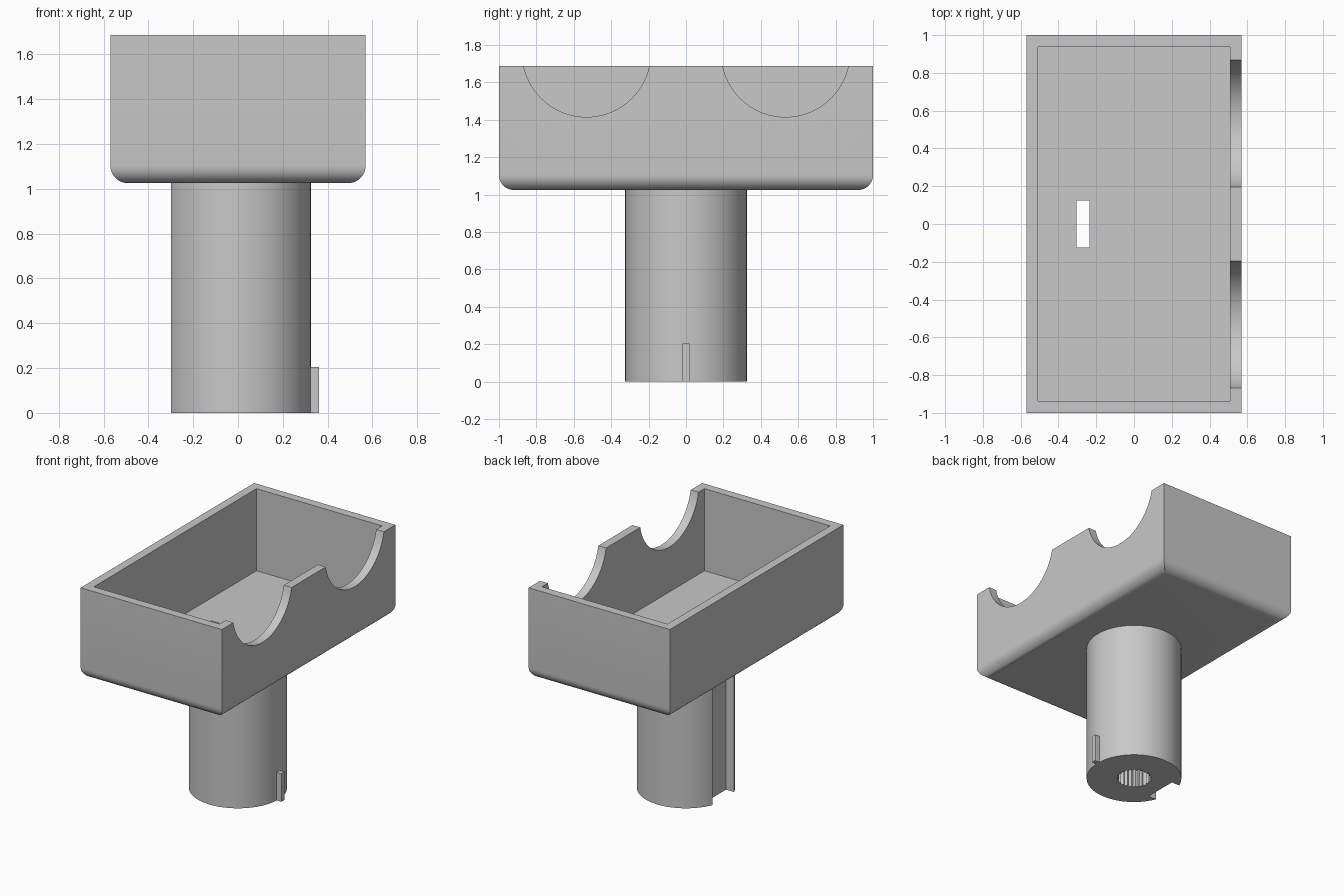
import bpy, bmesh, math
from mathutils import Matrix

if "Cube" in bpy.data.objects:
    bpy.data.objects.remove(bpy.data.objects["Cube"], do_unlink=True)

grey = bpy.data.materials.new("plain grey")
grey.use_nodes = True
colour = (0.58, 0.58, 0.58, 1)
grey.diffuse_color = colour
grey.node_tree.nodes["Principled BSDF"].inputs["Base Color"].default_value = colour

BASE, TOP = 1.025, 1.687      # underside and rim of the tray
HALF_X, HALF_Y, WALL = 0.57, 1.0, 0.063
RADIUS = 0.325                # stem


def finish(name, bm):
    bmesh.ops.recalc_face_normals(bm, faces=bm.faces)
    mesh = bpy.data.meshes.new(name)
    bm.to_mesh(mesh)
    bm.free()
    obj = bpy.data.objects.new(name, mesh)
    bpy.context.collection.objects.link(obj)
    mesh.materials.append(grey)
    return obj


def box(name, x, y, z, round_bottom=0):
    """Box from three (low, high) ranges, optionally with rounded lower edges."""
    bm = bmesh.new()
    bmesh.ops.create_cube(bm, size=1)
    for v in bm.verts:
        v.co = [r[0] if c < 0 else r[1] for c, r in zip(v.co, (x, y, z))]
    if round_bottom:
        low = [e for e in bm.edges if all(v.co.z < z[0] + 0.001 for v in e.verts)]
        bmesh.ops.bevel(bm, geom=low, offset=round_bottom, segments=10,
                        profile=0.5, affect='EDGES')
    return finish(name, bm)


def cylinder(name, radius, length, matrix, sides=96):
    bm = bmesh.new()
    bmesh.ops.create_cone(bm, cap_ends=True, segments=sides, radius1=radius,
                          radius2=radius, depth=length, matrix=matrix)
    return finish(name, bm)


def cut(target, cutter):
    mod = target.modifiers.new("cut", 'BOOLEAN')
    mod.operation, mod.solver, mod.object = 'DIFFERENCE', 'EXACT', cutter
    bpy.context.view_layer.objects.active = target
    bpy.ops.object.modifier_apply(modifier=mod.name)
    bpy.data.objects.remove(cutter, do_unlink=True)


def smooth(obj):
    bpy.ops.object.select_all(action='DESELECT')
    obj.select_set(True)
    bpy.context.view_layer.objects.active = obj
    bpy.ops.object.shade_smooth_by_angle(angle=math.radians(30))


# Open tray with rounded lower edges
tray = box("tray", (-HALF_X, HALF_X), (-HALF_Y, HALF_Y), (BASE, TOP), 0.08)
in_x, in_y = HALF_X - WALL, HALF_Y - WALL
cut(tray, box("cavity", (-in_x, in_x), (-in_y, in_y), (BASE + WALL, TOP + 0.2)))

# Two round scoops in the left wall
for side in (-1, 1):
    place = Matrix.Translation((HALF_X, side * 0.532, 1.758)) @ Matrix.Rotation(math.pi / 2, 4, 'Y')
    cut(tray, cylinder("scoop", 0.343, 0.4, place))

# Slot through the tray floor
cut(tray, box("floor_slot", (-0.305, -0.235), (-0.125, 0.125), (BASE - 0.1, BASE + 0.2)))
smooth(tray)

# Stem with a full-length channel on its right side
stem = cylinder("stem", RADIUS, BASE, Matrix.Translation((0, 0, BASE / 2)))
cut(stem, box("channel", (-0.5, -0.235), (-0.125, 0.125), (-0.1, BASE + 0.1)))

# Toothed socket in the foot of the stem
bm = bmesh.new()
teeth = 24
ring = []
for i in range(teeth * 2):
    a, r = math.pi * i / teeth, 0.122 if i % 2 else 0.108
    ring.append(bm.verts.new((r * math.cos(a), r * math.sin(a), -0.1)))
face = bm.faces.new(ring)
grown = bmesh.ops.extrude_face_region(bm, geom=[face])["geom"]
bmesh.ops.translate(bm, vec=(0, 0, 0.4),
                    verts=[g for g in grown if isinstance(g, bmesh.types.BMVert)])
cut(stem, finish("socket", bm))
smooth(stem)

# Small locating key at the foot of the stem
box("locating_key", (0.3, 0.362), (-0.018, 0.018), (0, 0.205))
